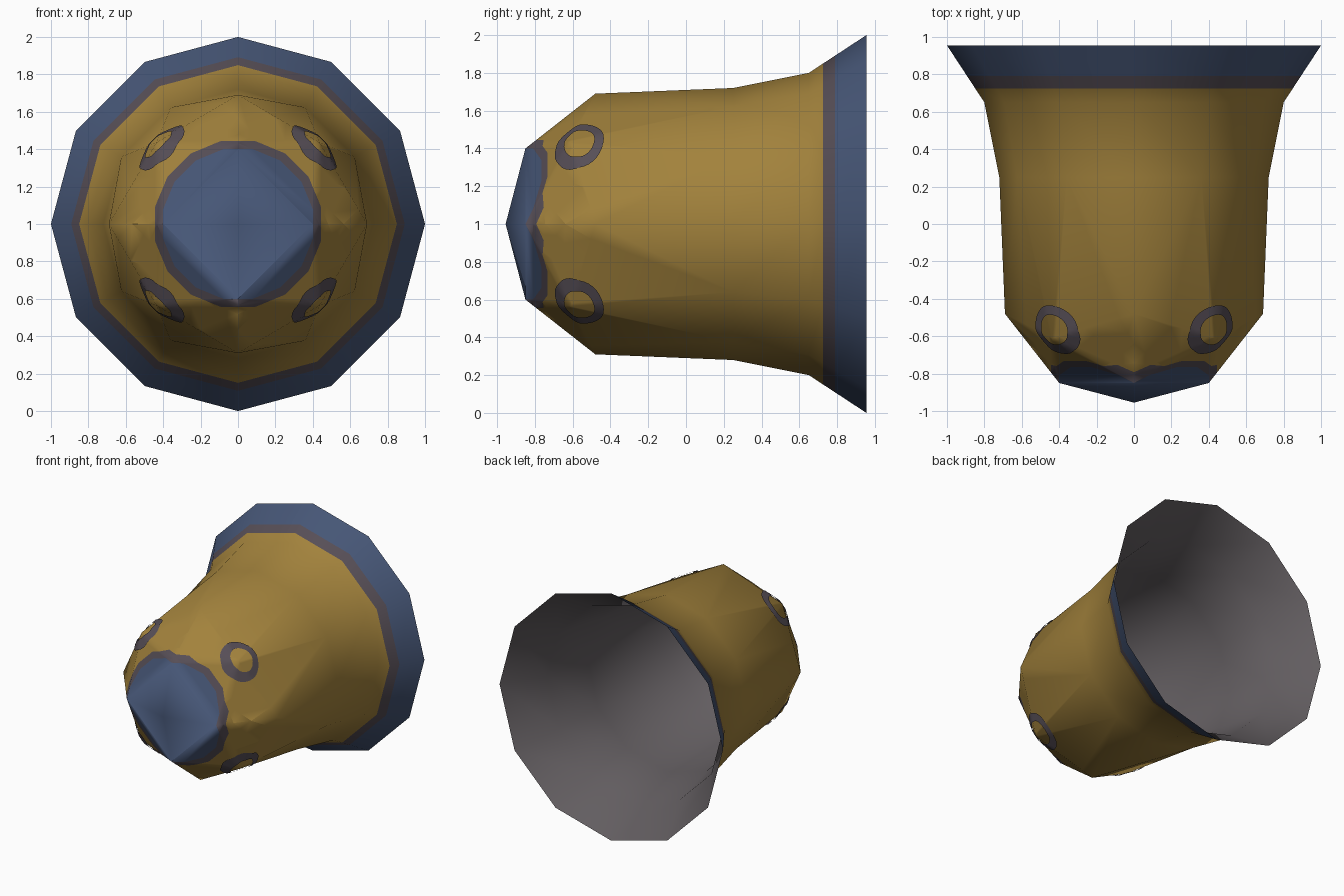
import bpy, bmesh, math
from mathutils import Vector
from mathutils.bvhtree import BVHTree

if "Cube" in bpy.data.objects:
    bpy.data.objects.remove(bpy.data.objects["Cube"])


def material(name, r, g, b):
    lin = [((c / 255 + 0.055) / 1.055) ** 2.4 for c in (r, g, b)]
    m = bpy.data.materials.new(name)
    m.diffuse_color = (*lin, 1)
    m.use_nodes = True
    m.node_tree.nodes["Principled BSDF"].inputs["Base Color"].default_value = m.diffuse_color
    return m


gold = material("old gold", 162, 130, 60)
blue = material("slate blue", 70, 86, 118)
trim = material("dusky trim", 86, 78, 86)
grey = material("inner grey", 98, 93, 96)


def finish(bm, name, mats):
    for f in bm.faces:
        f.smooth = True
    me = bpy.data.meshes.new(name)
    bm.to_mesh(me)
    for m in mats:
        me.materials.append(m)
    ob = bpy.data.objects.new(name, me)
    bpy.context.collection.objects.link(ob)
    return ob


def ring(bm, n, r, y, start=0):
    """n points around the long (y) axis, which sits at z = 1"""
    pts = []
    for i in range(n):
        a = math.radians(start + 360 * i / n)
        pts.append(bm.verts.new((r * math.cos(a), y, 1 + r * math.sin(a))))
    return pts


def bell(inset):
    """faceted nose (four-way) joined to a twelve-sided flared skirt"""
    bm = bmesh.new()
    tip = bm.verts.new((0, -0.955 + inset, 1))
    nose = ring(bm, 4, 0.40 - inset, -0.85 + inset)
    corner = ring(bm, 4, 0.616 - inset, -0.61 + inset, 45)
    shoulder = ring(bm, 4, 0.69 - inset, -0.48)
    waist = ring(bm, 12, 0.72 - inset, 0.25)
    flare = ring(bm, 12, 0.80 - inset, 0.65)
    rim = ring(bm, 12, 1.0, 0.955)
    for k in range(4):
        n = (k + 1) % 4
        w = [waist[(3 * k + j) % 12] for j in range(4)]
        for f in ((tip, nose[k], nose[n]),
                  (nose[k], corner[k], nose[n]),
                  (nose[k], shoulder[k], corner[k]),
                  (corner[k], shoulder[n], nose[n]),
                  (shoulder[k], w[0], w[1]),
                  (shoulder[k], w[1], corner[k]),
                  (corner[k], w[1], w[2]),
                  (corner[k], w[2], shoulder[n]),
                  (shoulder[n], w[2], w[3])):
            bm.faces.new(f)
    for a, b in ((waist, flare), (flare, rim)):
        for i in range(12):
            j = (i + 1) % 12
            bm.faces.new((a[i], b[i], b[j], a[j]))
    bm.normal_update()
    return bm


def cut(bm, faces, co, no):
    geom = {g for f in faces for g in (f, *f.edges, *f.verts)}
    bmesh.ops.bisect_plane(bm, geom=list(geom), plane_co=co, plane_no=no)


# outer body
bm = bell(0)
surface = BVHTree.FromBMesh(bm)

# painted rim: cut straight across
for y in (0.725, 0.79):
    cut(bm, bm.faces[:], (0, y, 0), (0, 1, 0))

# painted nose: cut round borders with sixteen planes each
DIRS = [Vector((math.cos(math.pi * i / 8), 0, math.sin(math.pi * i / 8))) for i in range(16)]
C = Vector((0, 0, 1))
for r in (0.40, 0.445):
    for d in DIRS:
        cut(bm, [f for f in bm.faces if f.calc_center_median().y < -0.6], C + d * r, d)
for f in bm.faces:
    p = f.calc_center_median()
    r = max((p - C).dot(d) for d in DIRS)
    if p.y > 0.79 or (p.y < -0.6 and r < 0.40):
        f.material_index = 1
    elif p.y > 0.725 or (p.y < -0.6 and r < 0.445):
        f.material_index = 2
finish(bm, "bell_body", [gold, blue, trim])

# hollow inside
bm = bell(0.012)
bmesh.ops.reverse_faces(bm, faces=bm.faces[:])
finish(bm, "bell_inside", [grey])

# four thin painted rings on the shoulders, laid onto the surface
SEG, STEPS = 32, 4
for k in range(4):
    a = math.radians(45 + 90 * k)
    out = Vector((math.cos(a), 0, math.sin(a)))
    side = Vector((-math.sin(a), 0, math.cos(a)))
    bm = bmesh.new()
    loops = []
    for s in range(STEPS + 1):
        t = s / STEPS
        ru, rv = 0.098 + 0.062 * t, 0.08 + 0.05 * t
        loop = []
        for i in range(SEG):
            b = 2 * math.pi * i / SEG
            p = Vector((0, -0.56 + rv * math.sin(b), 1)) + side * ru * math.cos(b)
            hit = surface.ray_cast(p + out * 2, -out)[0]
            loop.append(bm.verts.new(hit + (out + Vector((0, -0.6, 0))) * 0.008))
        loops.append(loop)
    for lo, hi in zip(loops, loops[1:]):
        for i in range(SEG):
            j = (i + 1) % SEG
            bm.faces.new((lo[i], hi[i], hi[j], lo[j]))
    bm.normal_update()
    if sum(f.normal.dot(out) for f in bm.faces) < 0:
        bmesh.ops.reverse_faces(bm, faces=bm.faces[:])
    finish(bm, f"painted_ring_{k + 1}", [trim])
